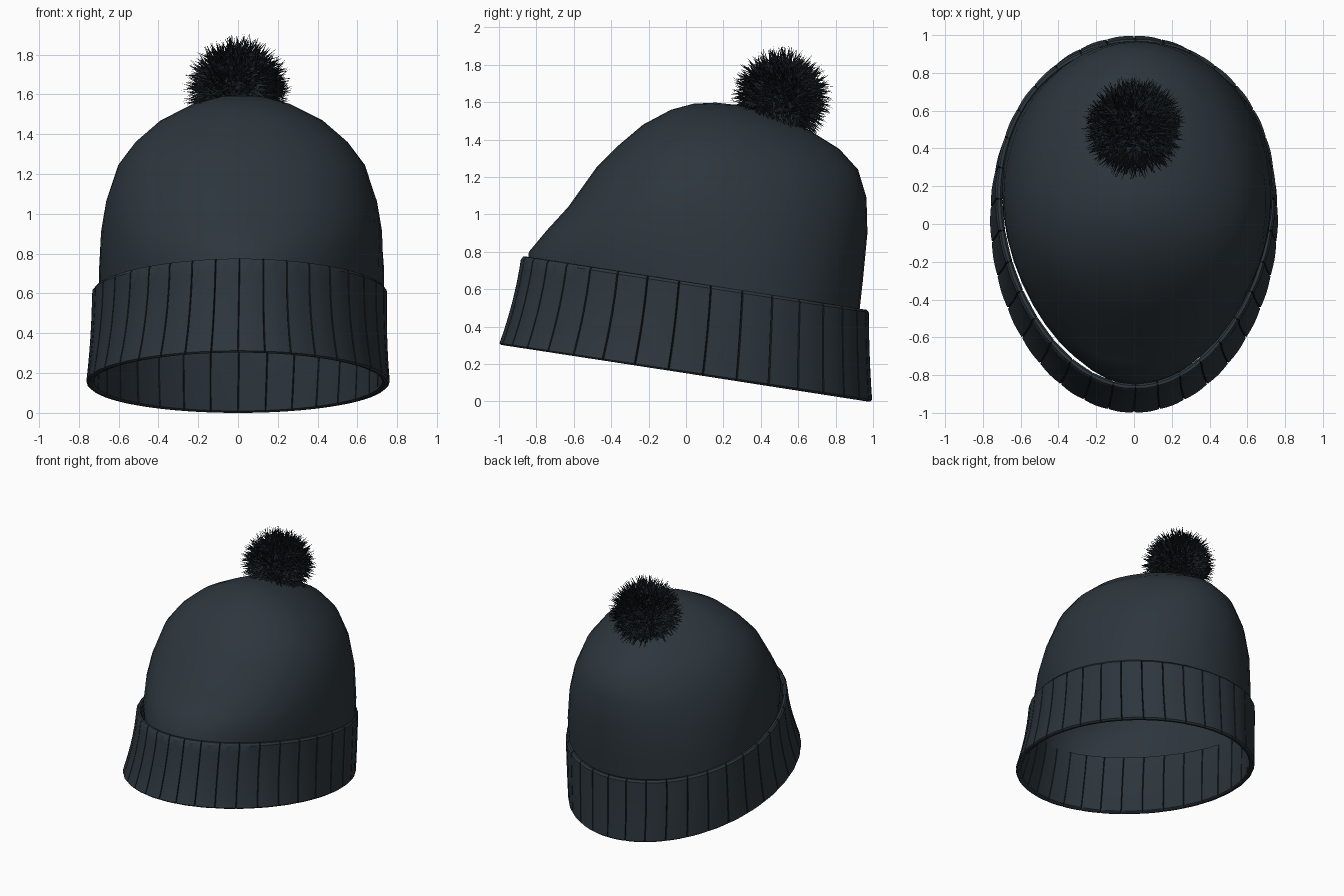
import bpy, bmesh, random
from math import sin, cos, pi, tau, sqrt
from mathutils import Vector

if "Cube" in bpy.data.objects:
    bpy.data.objects.remove(bpy.data.objects["Cube"])
random.seed(4)


def material(name, rgb):
    m = bpy.data.materials.new(name)
    m.use_nodes = True
    m.diffuse_color = (*rgb, 1)
    bsdf = m.node_tree.nodes["Principled BSDF"]
    bsdf.inputs["Base Color"].default_value = (*rgb, 1)
    bsdf.inputs["Roughness"].default_value = 0.9
    return m


wool = material("slate wool", (0.026, 0.037, 0.047))
groove_dark = material("dark groove", (0.010, 0.013, 0.016))
yarn = material("black yarn", (0.011, 0.016, 0.019))


def finish(bm, name, mats, angle=None):
    bmesh.ops.recalc_face_normals(bm, faces=bm.faces)
    mesh = bpy.data.meshes.new(name)
    bm.to_mesh(mesh)
    bm.free()
    for m in mats:
        mesh.materials.append(m)
    ob = bpy.data.objects.new(name, mesh)
    bpy.context.collection.objects.link(ob)
    if angle:
        bpy.ops.object.select_all(action='DESELECT')
        ob.select_set(True)
        bpy.context.view_layer.objects.active = ob
        bpy.ops.object.shade_smooth_by_angle(angle=angle)


def egg_point(front, back, half_width, egg, shift, t, inset=0.0):
    """Point on a tilted egg-shaped ring; t = 0 is the front."""
    k = (1 - cos(t)) / 2
    y = front[0] + (back[0] - front[0]) * k + inset * cos(t)
    z = front[1] + (back[1] - front[1]) * k
    x = shift + (half_width * (1 - egg * cos(t)) - inset) * sin(t)
    return Vector((x, y, z))


def bridge(bm, a, b):
    n = len(a)
    return [bm.faces.new((a[i], a[(i + 1) % n], b[(i + 1) % n], b[i])) for i in range(n)]


# Crown: tilted rings (front y z, back y z, half width, egg) closed at the top
crown_rings = [
    ((-0.855, 0.68), (0.92, 0.42), 0.700, 0.19),
    ((-0.840, 0.80), (0.945, 0.64), 0.710, 0.14),
    ((-0.740, 0.92), (0.97, 0.90), 0.706, 0.03),
    ((-0.630, 1.04), (0.965, 1.09), 0.680, -0.07),
    ((-0.480, 1.25), (0.92, 1.24), 0.612, -0.16),
    ((-0.360, 1.37), (0.82, 1.35), 0.522, -0.21),
    ((-0.230, 1.48), (0.66, 1.45), 0.400, -0.22),
    ((-0.080, 1.56), (0.46, 1.54), 0.240, -0.18),
    ((0.040, 1.592), (0.30, 1.582), 0.110, -0.1),
]
bm = bmesh.new()
steps = 44
previous = None
for f, b, w, egg in crown_rings:
    ring = [bm.verts.new(egg_point(f, b, w, egg, 0.018, tau * j / steps)) for j in range(steps)]
    if previous:
        bridge(bm, previous, ring)
    previous = ring
apex = bm.verts.new((0.02, 0.16, 1.598))
for j in range(steps):
    bm.faces.new((previous[j], previous[(j + 1) % steps], apex))
finish(bm, "crown", [wool], 1.2)

# Cuff: ribbed double-walled band, flaring at the bottom
RIBS, THICK, DEPTH = 34, 0.035, 0.010
fractions = (0.0, 0.025, 0.28, 0.5, 0.72, 0.975)
angles = [tau * (i + f) / RIBS for i in range(RIBS) for f in fractions]
bulges = [-DEPTH, 0, 0.002, 0.003, 0.002, 0] * RIBS


def cuff_ring(bm, v, inset, rib):
    flare = (1 - v) ** 2
    front = (-0.88 - 0.12 * (0.55 * (1 - v) + 0.45 * flare), 0.303 + 0.472 * v)
    back = (0.977 + 0.018 * flare, 0.49 * v)
    width = 0.735 + 0.025 * flare
    return [bm.verts.new(egg_point(front, back, width, 0.11 - 0.08 * flare, 0.008 * v,
                                   t, inset - rib * s)) for t, s in zip(angles, bulges)]


bm = bmesh.new()
levels = [0.02, 0.1, 0.2, 0.35, 0.5, 0.7, 0.85, 0.97]
section = [(v, 0.0, 1) for v in levels]
section += [(1.0, THICK * 0.3, 0.6), (1.0, THICK * 0.7, 0)]
section += [(v, THICK, -0.5) for v in reversed(levels)]
section += [(0.0, THICK * 0.7, 0), (0.0, THICK * 0.3, 0.6)]
rings = [cuff_ring(bm, *s) for s in section]
count = len(fractions)
for k, ring in enumerate(rings):
    faces = bridge(bm, ring, rings[(k + 1) % len(rings)])
    for j, face in enumerate(faces):
        if j % count in (0, count - 1):
            face.material_index = 1
finish(bm, "ribbed_cuff", [wool, groove_dark], 0.6)

# Pompom: dark core covered with thin tapered strands
bm = bmesh.new()
centre = Vector((0, 0.51, 1.625))
bmesh.ops.create_icosphere(bm, subdivisions=3, radius=0.16)
strands = 2000
for i in range(strands):
    h = 1 - 2 * (i + 0.5) / strands
    a = i * pi * (3 - sqrt(5))
    r = sqrt(1 - h * h)
    d = Vector((r * cos(a), r * sin(a), h))
    jitter = Vector([random.uniform(-0.35, 0.35) for _ in range(3)])
    side = d.orthogonal().normalized()
    other = d.cross(side)
    base = [bm.verts.new(d * 0.145 + (side * cos(q) + other * sin(q)) * 0.011)
            for q in (0, tau / 3, 2 * tau / 3)]
    tip = bm.verts.new((d + jitter).normalized() * random.uniform(0.205, 0.288))
    for q in range(3):
        bm.faces.new((base[q], base[(q + 1) % 3], tip))
bmesh.ops.translate(bm, verts=bm.verts, vec=centre)
finish(bm, "pompom", [yarn])
